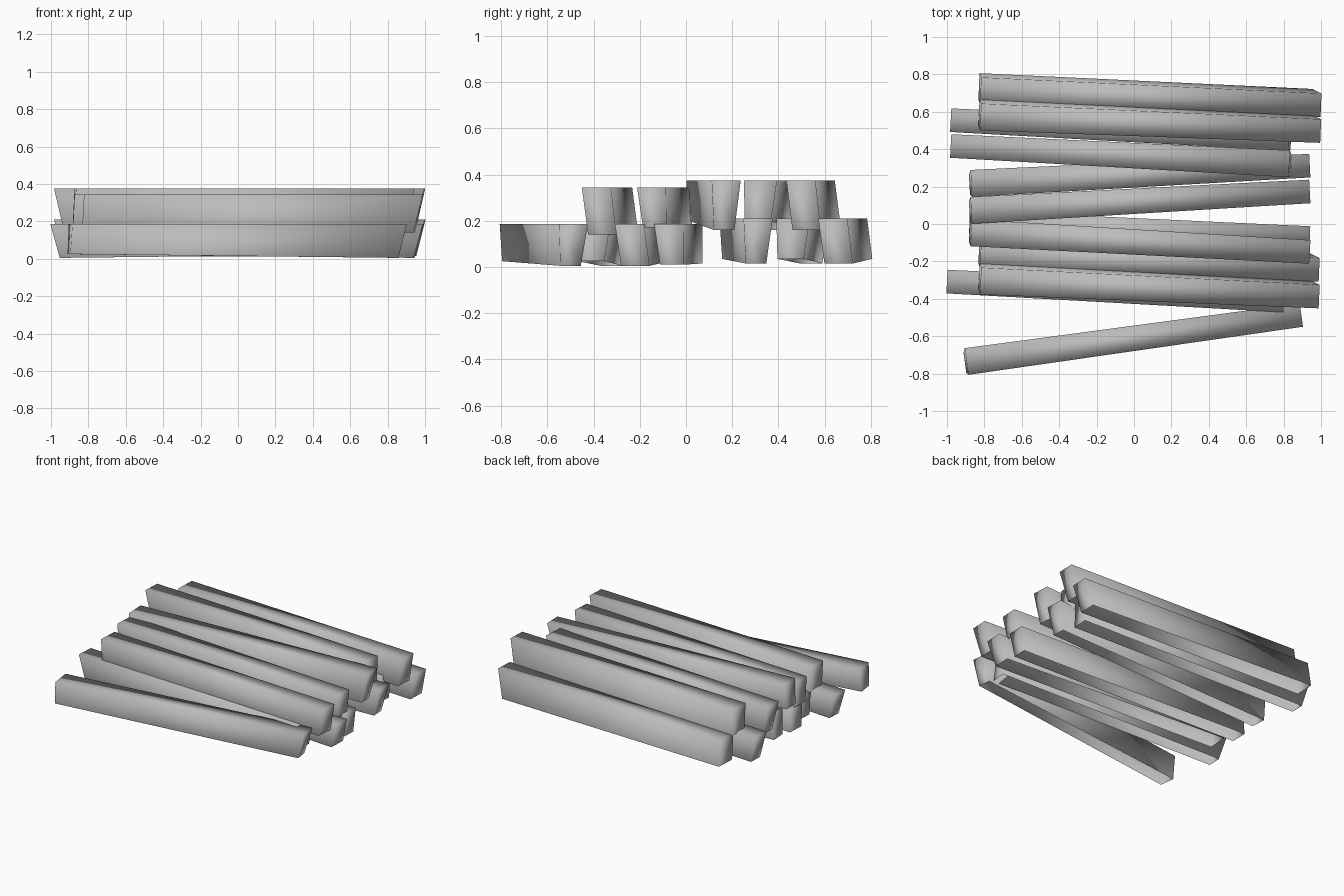
import bpy
from mathutils import Vector

cube = bpy.data.objects.get("Cube")
if cube:
    bpy.data.objects.remove(cube, do_unlink=True)

GREY = (0.5, 0.5, 0.5, 1.0)
metal = bpy.data.materials.new("plain_grey")
metal.use_nodes = True
metal.diffuse_color = GREY
metal.node_tree.nodes["Principled BSDF"].inputs["Base Color"].default_value = GREY

# bar styles: front inset, back inset, end slant
LEANING = (0.025, -0.022, 0.05)
STRAIGHT = (0.025, 0.005, 0.05)
TAPERED = (0.012, 0.025, 0.045)
UPRIGHT = (0.025, 0.0, 0.02)

# layers: top height, depth at the blunt end, depth at the slanted end
BACK_LOW = (0.21, 0.175, 0.195)
BACK_HIGH = (0.375, 0.175, 0.215)
FRONT_LOW = (0.185, 0.16, 0.18)
FRONT_HIGH = (0.345, 0.17, 0.205)
MIDDLE_LOW = (0.185, 0.17, 0.175)
MIDDLE_HIGH = (0.345, 0.17, 0.175)


def bar(name, blunt, slanted, layer, style):
    """Tapered bar, flat on top and open underneath, from blunt to slanted end."""
    front, back, slant = style
    top, shallow, deep = layer
    a, b = Vector(blunt), Vector(slanted)
    along = (b - a).normalized()
    across = Vector((-along.y, along.x))
    verts = []
    for end, half, depth, cut in ((a, 0.072, shallow, -0.01), (b, 0.063, deep, -slant)):
        for side, shift, low in ((-half, front, 1), (-half, 0, 0),
                                 (half, 0, 0), (half, -back, 1)):
            p = end + across * (side + shift) + along * cut * low
            verts.append((p.x, p.y, top - depth * low))
    faces = [(0, 1, 2, 3), (7, 6, 5, 4)]
    faces += [(i, i + 4, i + 5, i + 1) for i in range(3)]
    mesh = bpy.data.meshes.new(name)
    mesh.from_pydata(verts, [], faces)
    mesh.materials.append(metal)
    mesh.shade_smooth()
    obj = bpy.data.objects.new(name, mesh)
    bpy.context.collection.objects.link(obj)


# lower layer, back to front
bar("lower_bar_back", (-0.82, 0.712), (1.0, 0.635), BACK_LOW, LEANING)
bar("lower_bar_second", (0.83, 0.463), (-0.98, 0.555), BACK_LOW, STRAIGHT)
bar("lower_bar_third", (-0.87, 0.217), (0.94, 0.312), BACK_LOW, TAPERED)
bar("lower_bar_middle", (-0.87, 0.0), (0.94, -0.075), MIDDLE_LOW, UPRIGHT)
bar("lower_bar_fifth", (-0.82, -0.165), (0.99, -0.245), FRONT_LOW, LEANING)
bar("lower_bar_sixth", (0.8, -0.4), (-1.0, -0.308), FRONT_LOW, STRAIGHT)
bar("lower_bar_front", (-0.895, -0.735), (0.895, -0.487), FRONT_LOW, TAPERED)

# upper layer, back to front
bar("upper_bar_back", (-0.82, 0.572), (0.998, 0.497), BACK_HIGH, LEANING)
bar("upper_bar_second", (0.83, 0.322), (-0.98, 0.417), BACK_HIGH, STRAIGHT)
bar("upper_bar_third", (-0.87, 0.073), (0.94, 0.174), BACK_HIGH, TAPERED)
bar("upper_bar_fourth", (-0.87, -0.047), (0.94, -0.149), MIDDLE_HIGH, UPRIGHT)
bar("upper_bar_front", (-0.82, -0.305), (0.99, -0.388), FRONT_HIGH, LEANING)
